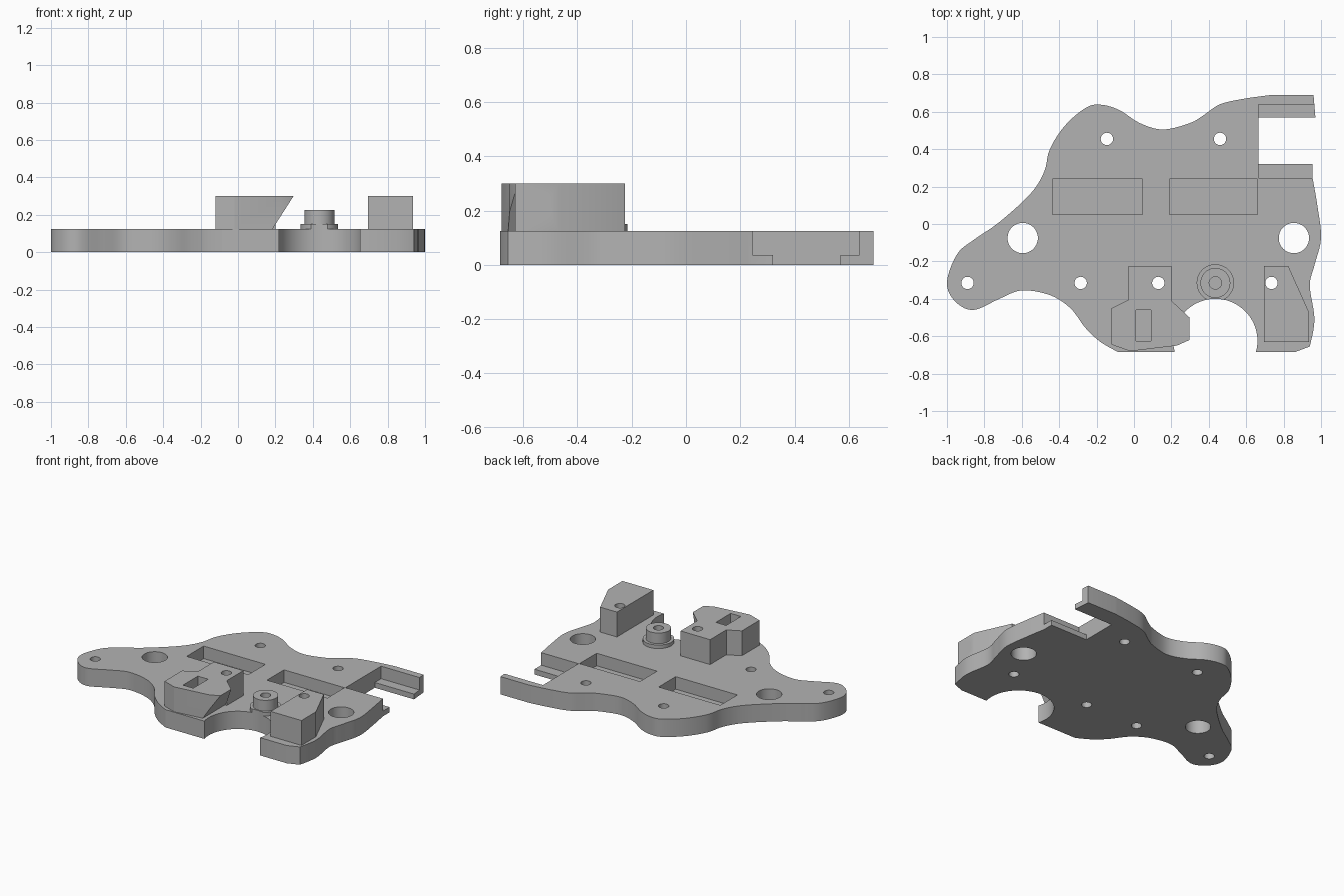
import bpy, bmesh, math
from mathutils import Vector, Matrix

if "Cube" in bpy.data.objects:
    bpy.data.objects.remove(bpy.data.objects["Cube"], do_unlink=True)

grey = bpy.data.materials.new("plain grey")
grey.use_nodes = True
colour = (0.45, 0.45, 0.45, 1)
grey.diffuse_color = colour
grey.node_tree.nodes["Principled BSDF"].inputs["Base Color"].default_value = colour


def make(name, bm):
    bmesh.ops.recalc_face_normals(bm, faces=bm.faces[:])
    mesh = bpy.data.meshes.new(name)
    bm.to_mesh(mesh)
    bm.free()
    mesh.materials.append(grey)
    obj = bpy.data.objects.new(name, mesh)
    bpy.context.collection.objects.link(obj)
    return obj


def prism(name, outline, low, high, matrix=Matrix()):
    """Extrude a flat outline between two heights."""
    bm = bmesh.new()
    face = bm.faces.new([bm.verts.new((x, y, low)) for x, y in outline])
    new = bmesh.ops.extrude_face_region(bm, geom=[face])["geom"]
    top = [v for v in new if isinstance(v, bmesh.types.BMVert)]
    bmesh.ops.translate(bm, verts=top, vec=(0, 0, high - low))
    bm.transform(matrix)
    return make(name, bm)


def box(name, x0, x1, y0, y1, z0, z1):
    return prism(name, [(x0, y0), (x1, y0), (x1, y1), (x0, y1)], z0, z1)


def rod(name, start, end, r1, r2=None, sides=40):
    """Cylinder or cone between two points."""
    start, end = Vector(start), Vector(end)
    axis = end - start
    bm = bmesh.new()
    bmesh.ops.create_cone(bm, cap_ends=True, segments=sides, radius1=r1,
                          radius2=r1 if r2 is None else r2, depth=axis.length)
    turn = axis.to_track_quat('Z', 'Y').to_matrix().to_4x4()
    bm.transform(Matrix.Translation((start + end) / 2) @ turn)
    return make(name, bm)


def upright(name, x, y, low, high, radius, sides=40):
    return rod(name, (x, y, low), (x, y, high), radius, sides=sides)


def combine(target, tool, operation='DIFFERENCE'):
    mod = target.modifiers.new("shape", 'BOOLEAN')
    mod.operation = operation
    mod.solver = 'EXACT'
    mod.object = tool
    bpy.context.view_layer.objects.active = target
    bpy.ops.object.modifier_apply(modifier=mod.name)
    bpy.data.objects.remove(tool, do_unlink=True)


def smooth_run(points, steps=5):
    """Catmull-Rom curve through a run of points."""
    pts = [Vector(p) for p in points]
    pts = [pts[0]] + pts + [pts[-1]]
    result = []
    for a, b, c, d in zip(pts, pts[1:], pts[2:], pts[3:]):
        for i in range(steps):
            t = i / steps
            result.append((2 * b + (c - a) * t + (2 * a - 5 * b + 4 * c - d) * t * t
                           + (3 * b - a - 3 * c + d) * t ** 3) / 2)
    return result + [pts[-1]]


# Base plate outline
right_edge = [(.94, -.655), (.965, -.51), (.94, -.33), (.965, -.22), (1, -.075),
              (.98, .1), (.955, .245)]
wavy_edge = [(.735, .69), (.59, .67), (.46, .64), (.37, .58), (.3, .54), (.155, .505),
             (.03, .54), (-.08, .61), (-.18, .638), (-.26, .62), (-.37, .525),
             (-.45, .4), (-.48, .28), (-.555, .16), (-.72, .01), (-.85, -.08),
             (-.945, -.16), (-1, -.31), (-.96, -.41), (-.86, -.46), (-.72, -.4),
             (-.6, -.355), (-.45, -.38), (-.34, -.45), (-.26, -.555), (-.18, -.63),
             (-.085, -.685)]
outline = smooth_run(right_edge) + [(.955, .32), (.97, .57), (.96, .69)]
outline += smooth_run(wavy_edge) + [(.86, -.685)]
TOP = .125
FLOOR = .037
base_plate = prism("base_plate", outline, 0, TOP)

# Round bay in the front edge, side notch with its ledges, and two pockets
BAY = (.435, -.625)
combine(base_plate, upright("bay", *BAY, -1, 1, .225, 72))
combine(base_plate, box("notch", .665, 1.2, .32, .57, -1, 1))
combine(base_plate, box("ledge", .665, 1.2, .245, .64, FLOOR, 1))
for x0, x1 in ((-.435, .045), (.19, .66)):
    combine(base_plate, box("pocket", x0, x1, .05, .24, FLOOR, 1))

# Centre clamp block with a sloping side above the bay
centre_block = prism("centre_block", [
    (-.03, -.225), (-.03, -.405), (-.12, -.45), (-.12, -.645), (-.02, -.68),
    (.23, -.65), (.297, -.62), (.297, -.5), (.2, -.41), (.2, -.225)], TOP - .005, .3)
stand = Matrix.Rotation(math.pi / 2, 4, 'X')
combine(centre_block, prism("slope", [(.169, .1), (.31, .32), (.5, .32), (.5, .1)],
                            .41, .9, stand))
combine(centre_block, box("nut_slot", .01, .09, -.625, -.46, .19, 1))

# Side clamp block
side_block = prism("side_block", [(.695, -.225), (.825, -.225), (.935, -.47),
                                  (.935, -.63), (.695, -.63)], TOP - .005, .3)


# Cross bolt holes
def across(x0, x1, r1, r2=None):
    return rod("bolt_hole", (x0, -.55, .22), (x1, -.55, .22), r1, r2)


combine(centre_block, across(-.3, .05, .05))
combine(centre_block, across(0, .5, .026))
combine(side_block, across(.5, 1.2, .026))
combine(side_block, across(.87, .936, .026, .05))

# Screw boss beside the bay
boss = upright("screw_boss", .435, -.315, TOP - .005, .15, .1)
combine(boss, upright("collar", .435, -.315, TOP, .225, .08), 'UNION')
combine(boss, upright("bay", *BAY, -1, 1, .225, 72))
combine(boss, upright("bore", .435, -.315, .13, 1, .033))

# Vertical through holes
small_holes = [(-.145, .455), (.46, .455)] + [(x, -.315) for x in (-.89, -.285, .13, .735)]
for x, y in small_holes:
    combine(base_plate, upright("hole", x, y, -1, 1, .033))
for x in (-.595, .855):
    combine(base_plate, upright("large_hole", x, -.075, -1, 1, .081, 56))
combine(centre_block, upright("hole", .13, -.315, -1, 1, .033))
combine(side_block, upright("hole", .735, -.315, -1, 1, .033))

# Smooth curved walls, keep edges sharp
for obj in (base_plate, centre_block, side_block, boss):
    bpy.ops.object.select_all(action='DESELECT')
    obj.select_set(True)
    bpy.context.view_layer.objects.active = obj
    bpy.ops.object.shade_smooth_by_angle(angle=math.radians(25))
